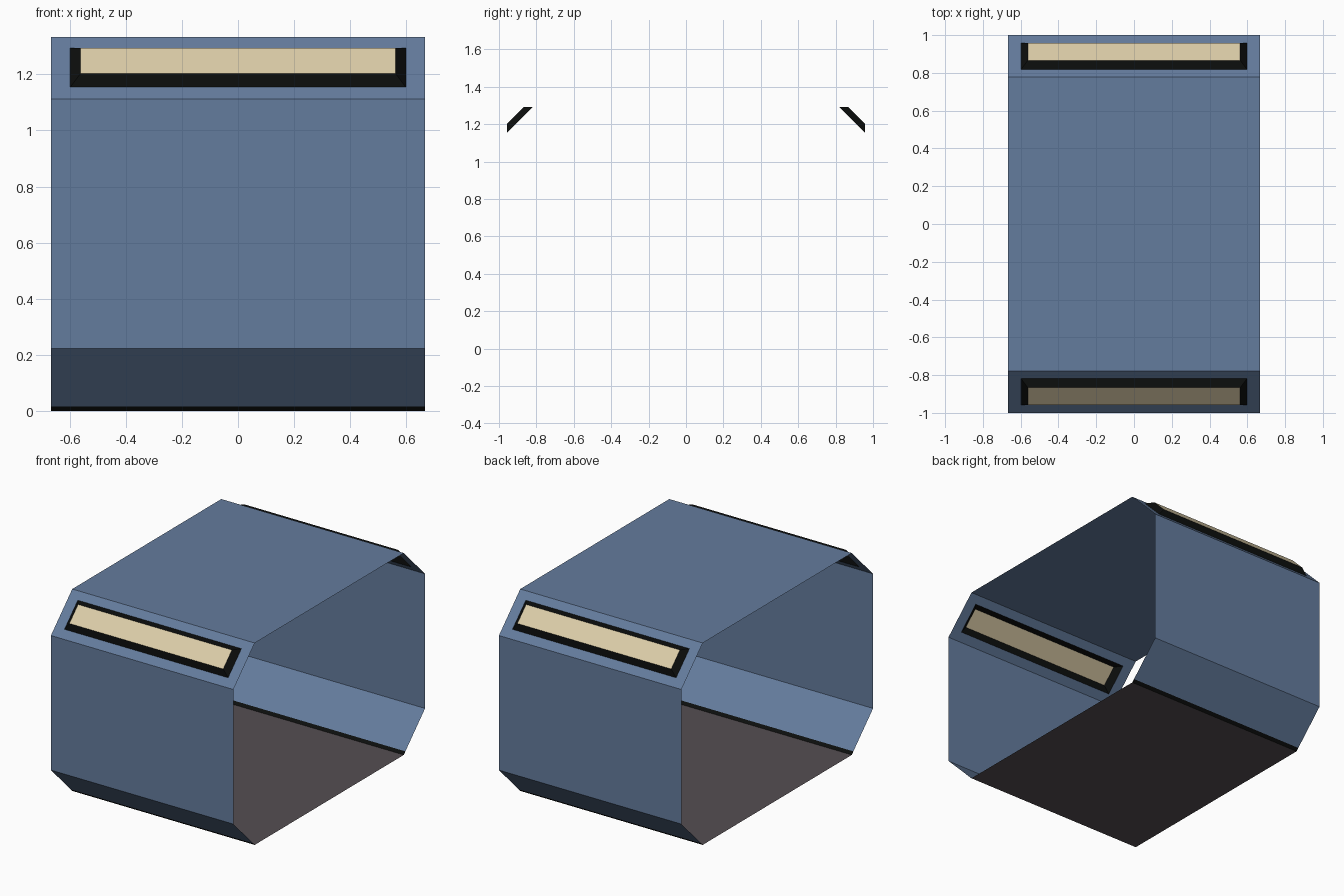
import bpy

if "Cube" in bpy.data.objects:
    bpy.data.objects.remove(bpy.data.objects["Cube"])

X = 2 / 3      # half length of the corridor segment
H = 4 / 3      # total height
C = 2 / 9      # chamfer size
BLACK_TOP = 0.017


def material(name, rgb):
    m = bpy.data.materials.new(name)
    lin = [((c / 255 + 0.055) / 1.055) ** 2.4 for c in rgb]
    m.diffuse_color = (*lin, 1)
    m.use_nodes = True
    m.node_tree.nodes["Principled BSDF"].inputs["Base Color"].default_value = m.diffuse_color
    return m


blue = material("blue_wall_paint", (100, 124, 157))
black = material("black_trim", (12, 14, 13))
cream = material("cream_light", (220, 205, 168))
floor_grey = material("warm_grey_floor", (85, 78, 82))


def mesh_object(name, verts, faces, mat):
    me = bpy.data.meshes.new(name)
    me.from_pydata(verts, [], faces)
    me.materials.append(mat)
    me.update()
    ob = bpy.data.objects.new(name, me)
    bpy.context.collection.objects.link(ob)
    return ob


def strip(name, profile, mat):
    """Sweep an open (y, z) profile along x as a thin sheet."""
    verts = [(x, y, z) for y, z in profile for x in (-X, X)]
    faces = [(2 * i, 2 * i + 1, 2 * i + 3, 2 * i + 2) for i in range(len(profile) - 1)]
    return mesh_object(name, verts, faces, mat)


def ring(half_x, low, high):
    """Rectangle spanning two (y, z) points and +-half_x."""
    return [(-half_x, *low), (half_x, *low), (half_x, *high), (-half_x, *high)]


def bridge(name, a, b, mat):
    """Four quads joining two rectangles."""
    faces = [(i, (i + 1) % 4, (i + 1) % 4 + 4, i + 4) for i in range(4)]
    return mesh_object(name, a + b, faces, mat)


# Floor and ceiling
strip("floor", [(-1 + C, 0), (1 - C, 0)], floor_grey)
strip("ceiling", [(-1 + C, H), (1 - C, H)], blue)

for side, s in (("front", -1), ("back", 1)):
    # Black skirting, lower slope and upright wall
    edge = (s * (1 - C + BLACK_TOP), BLACK_TOP)
    strip(side + "_skirting", [(s * (1 - C), 0), edge], black)
    strip(side + "_wall", [edge, (s, C), (s, H - C)], blue)

    # Upper slope with an opening, recessed light box and light panel
    slope = ring(X, (s, H - C), (s * (1 - C), H))
    opening = ring(0.598, (s * 0.957, 1.154), (s * 0.818, 1.293))
    panel = ring(0.562, (s * 0.957, 1.202), (s * 0.866, 1.293))
    bridge(side + "_upper_slope", slope, opening, blue)
    bridge(side + "_light_recess", opening, panel, black)
    mesh_object(side + "_light_panel", panel, [(0, 1, 2, 3)], cream)
